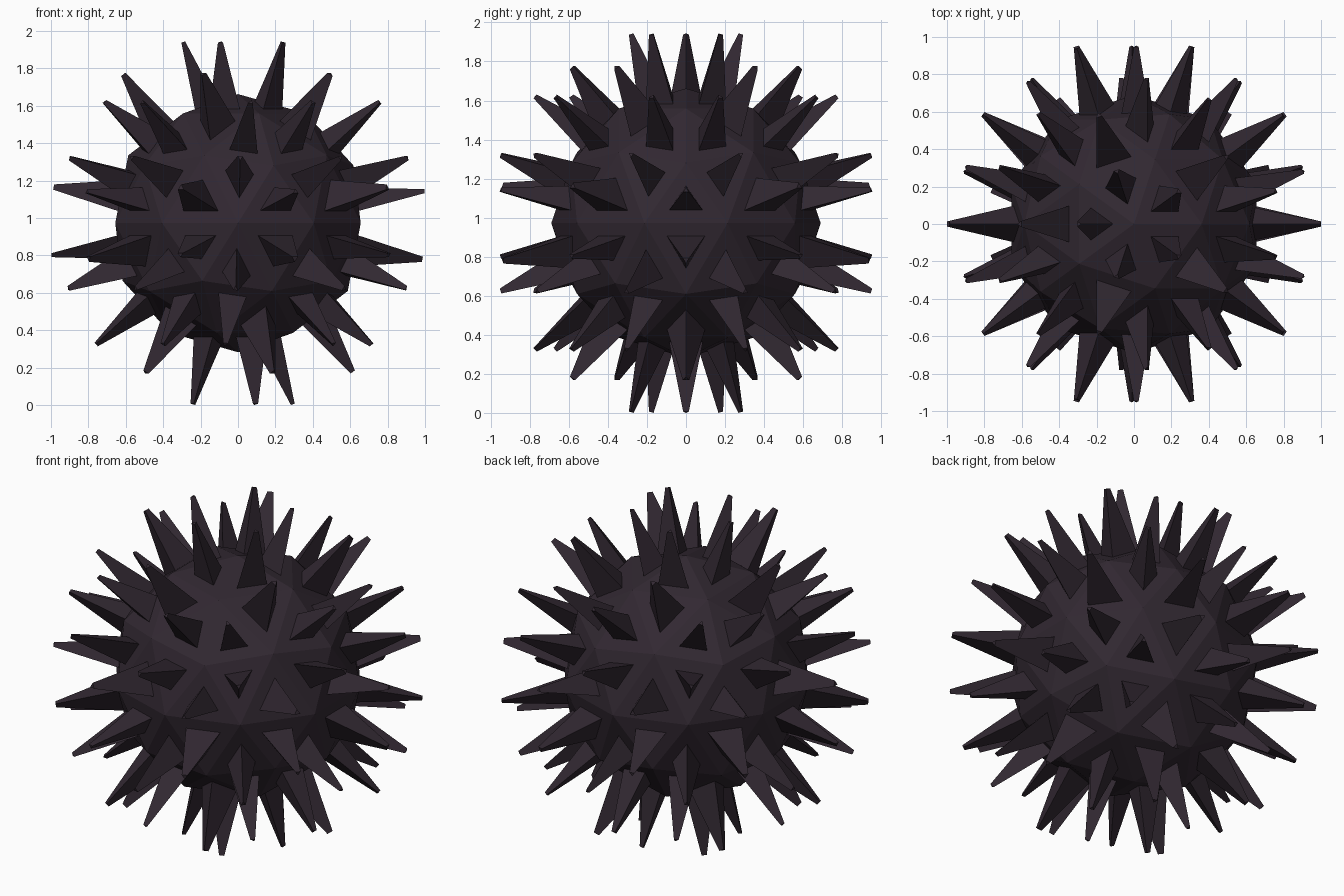
import bpy, bmesh

if "Cube" in bpy.data.objects:
    bpy.data.objects.remove(bpy.data.objects["Cube"])

BODY_R = 0.69      # ball radius
INSET = 0.067      # gap between face edge and spike base
LENGTH = 0.36      # spike length
TIP = 0.17         # tip size relative to base

mat = bpy.data.materials.new("dark plum")
mat.diffuse_color = (0.031, 0.021, 0.031, 1)
mat.use_nodes = True
mat.node_tree.nodes["Principled BSDF"].inputs["Base Color"].default_value = mat.diffuse_color

# faceted ball
bm = bmesh.new()
bmesh.ops.create_icosphere(bm, subdivisions=2, radius=BODY_R)
bm.normal_update()

# spike bases: each facet inset
facets = list(bm.faces)
bmesh.ops.inset_individual(bm, faces=facets, thickness=INSET, use_even_offset=True)

# spikes: each base pulled outward and tapered to a small blunt tip
tips = bmesh.ops.extrude_discrete_faces(bm, faces=facets)["faces"]
for f in tips:
    c = f.calc_center_median()
    n = c.normalized()
    for v in f.verts:
        v.co = c + n * LENGTH + (v.co - c) * TIP

# stand on the ground
low = min(v.co.z for v in bm.verts)
for v in bm.verts:
    v.co.z -= low
bmesh.ops.recalc_face_normals(bm, faces=bm.faces[:])

mesh = bpy.data.meshes.new("spiked_ball")
bm.to_mesh(mesh)
bm.free()
mesh.materials.append(mat)
obj = bpy.data.objects.new("spiked_ball", mesh)
bpy.context.collection.objects.link(obj)
